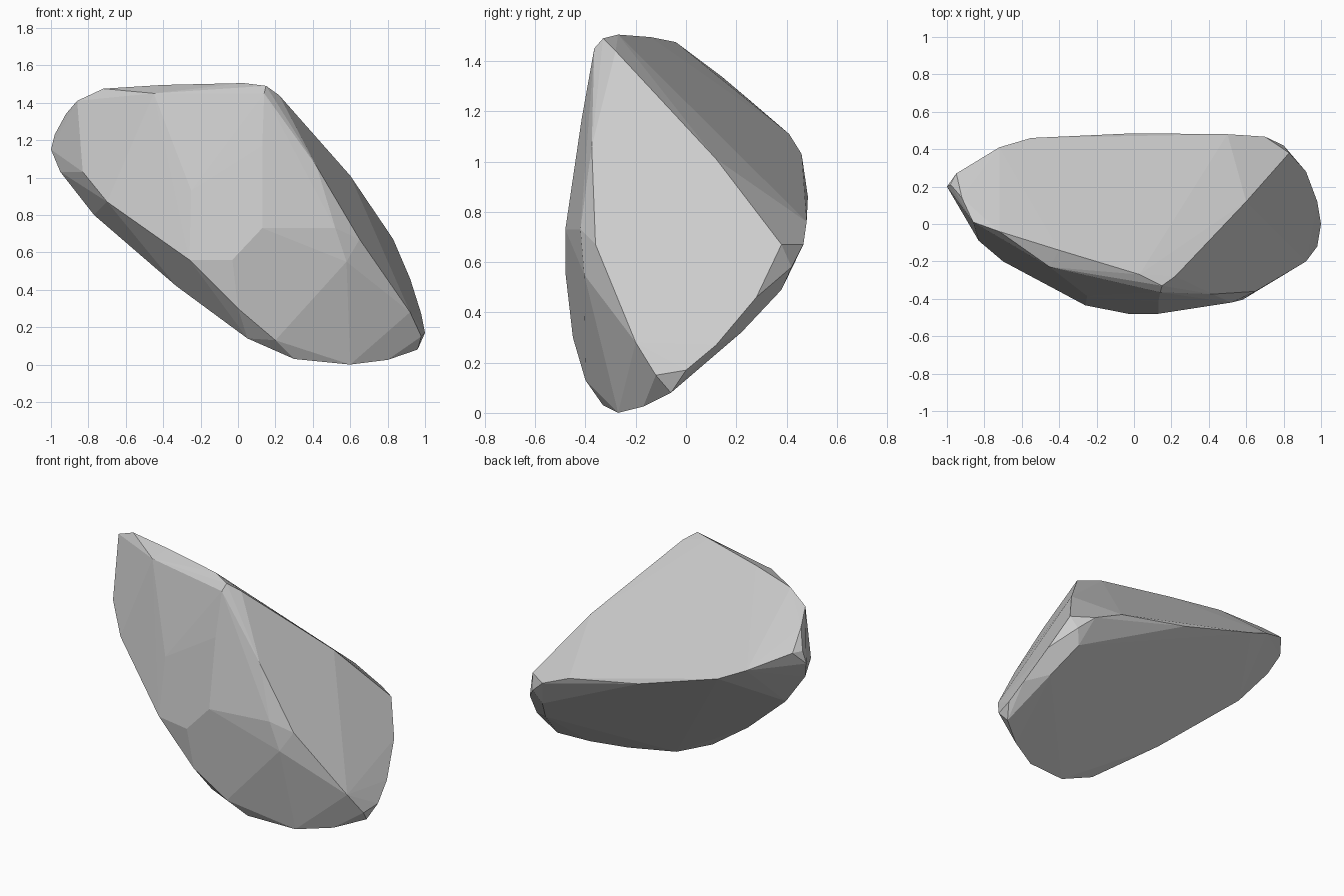
import bpy, bmesh, math

# Corner points of a chipped convex boulder, grouped by region
top_ridge = [(-0.72, -0.04, 1.475), (-0.4, -0.14, 1.495), (0.03, -0.27, 1.505), (0.15, -0.33, 1.49),
             (0.22, -0.28, 1.44), (-0.45, -0.23, 1.45), (0.14, -0.365, 1.45)]
left_end = [(-1, 0.2, 1.15), (-0.98, 0.21, 1.23), (-0.92, 0.14, 1.34), (-0.86, 0.01, 1.41),
            (-0.95, 0.14, 1.03), (-0.83, -0.09, 1.03), (-0.7, -0.2, 0.87)]
back_edge = [(-0.95, 0.27, 1.23), (-0.72, 0.41, 1.11), (-0.55, 0.46, 1.03), (0, 0.485, 0.86),
             (0.5, 0.48, 0.76), (0.7, 0.467, 0.67), (0.8, 0.42, 0.58)]
right_end = [(0.6, 0.12, 1.01), (0.83, 0.38, 0.67), (0.92, 0.28, 0.46), (0.98, 0.12, 0.27),
             (1, 0, 0.17), (0.98, -0.12, 0.15), (0.92, -0.2, 0.28), (0.65, -0.36, 0.67),
             (0.42, -0.375, 1.06)]
base = [(0.96, -0.06, 0.08), (0.8, -0.17, 0.025), (0.6, -0.27, 0), (0.3, -0.33, 0.03),
        (0.05, -0.34, 0.14), (-0.33, -0.16, 0.42), (-0.77, 0.08, 0.8), (0.85, 0.22, 0.32),
        (0.76, 0.38, 0.49)]
front = [(0.13, -0.48, 0.73), (-0.03, -0.48, 0.56), (-0.26, -0.435, 0.56), (0, -0.45, 0.3),
         (0.2, -0.4, 0.13), (0.52, -0.42, 0.73), (0.58, -0.405, 0.55), (0.13, -0.415, 1.17),
         (-0.25, -0.385, 0.93), (-0.55, -0.28, 0.77)]

# Wrap the points in a convex skin and merge nearly flat facets
bm = bmesh.new()
for p in top_ridge + left_end + back_edge + right_end + base + front:
    bm.verts.new(p)
bmesh.ops.convex_hull(bm, input=bm.verts[:])
loose = [v for v in bm.verts if not v.link_faces]
bmesh.ops.delete(bm, geom=loose, context='VERTS')
bmesh.ops.dissolve_limit(bm, angle_limit=math.radians(2), verts=bm.verts[:], edges=bm.edges[:])
bmesh.ops.recalc_face_normals(bm, faces=bm.faces[:])

mesh = bpy.data.meshes.new("boulder")
bm.to_mesh(mesh)
bm.free()
boulder = bpy.data.objects.new("boulder", mesh)
bpy.context.collection.objects.link(boulder)
